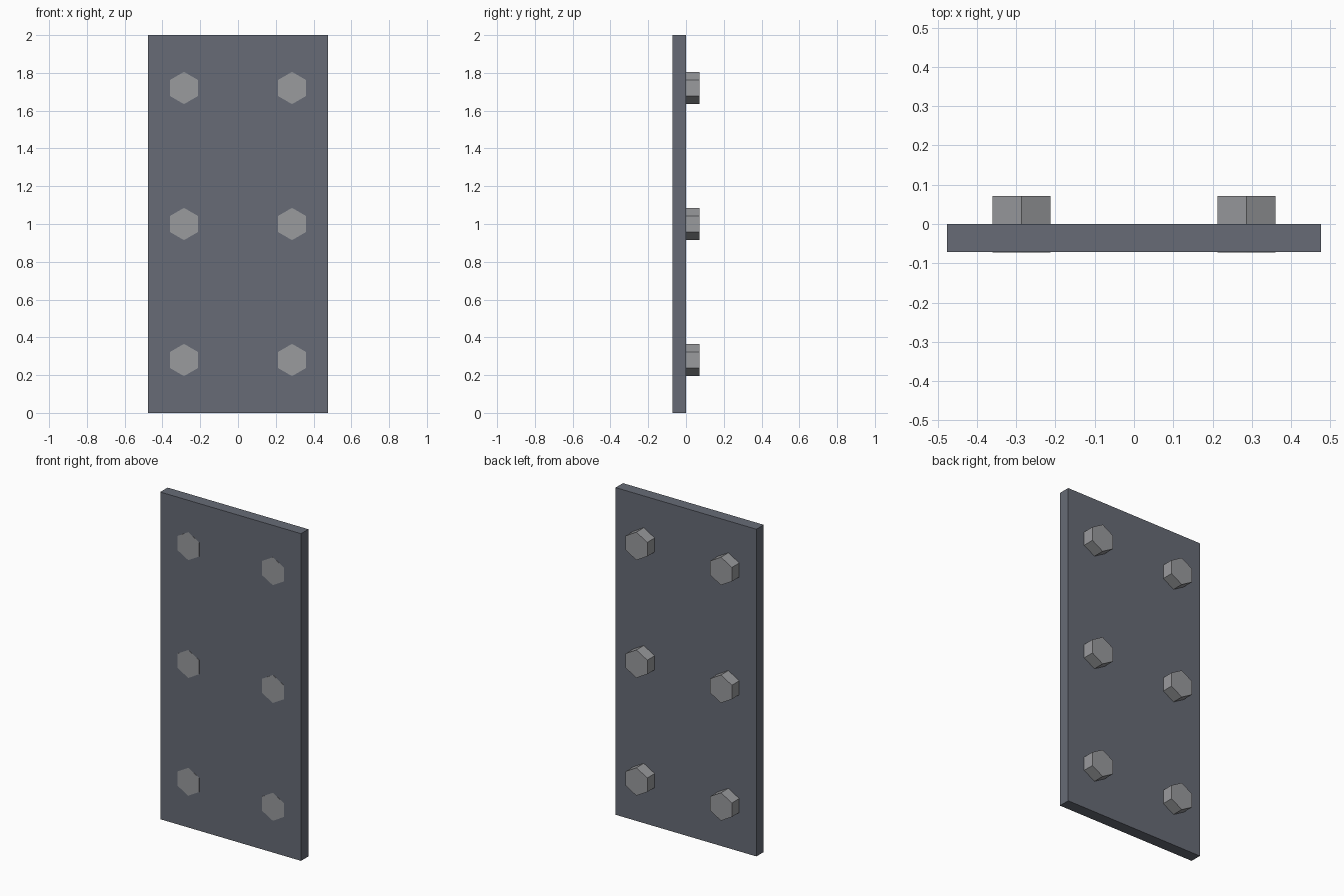
import bpy
import math

cube = bpy.data.objects.get("Cube")
if cube:
    bpy.data.objects.remove(cube, do_unlink=True)


def make_material(name, color):
    mat = bpy.data.materials.new(name)
    mat.use_nodes = True
    mat.diffuse_color = (*color, 1)
    mat.node_tree.nodes["Principled BSDF"].inputs["Base Color"].default_value = (*color, 1)
    return mat


plate_grey = make_material("dark blue grey", (0.135, 0.148, 0.182))
bolt_grey = make_material("light steel grey", (0.32, 0.325, 0.34))

WIDTH, THICKNESS, HEIGHT = 0.952, 0.071, 2.0

# Flat plate, standing in the front half of the depth
bpy.ops.mesh.primitive_cube_add(size=1, location=(0, -THICKNESS / 2, HEIGHT / 2))
plate = bpy.context.object
plate.name = "plate"
plate.scale = (WIDTH, THICKNESS, HEIGHT)
bpy.ops.object.transform_apply(location=False, rotation=False, scale=True)
plate.data.materials.append(plate_grey)

# Hexagonal bolts through the plate: flush at the front, standing out at the back
FLUSH = 0.001
for side, x in (("right", -0.286), ("left", 0.286)):
    for level, z in (("lower", 0.28), ("middle", 1.0), ("upper", 1.72)):
        bpy.ops.mesh.primitive_cylinder_add(
            vertices=6, radius=0.0855, depth=2 * THICKNESS + FLUSH,
            location=(x, -FLUSH / 2, z), rotation=(math.pi / 2, 0, 0))
        bolt = bpy.context.object
        bolt.name = f"{level}_{side}_bolt"
        bolt.data.materials.append(bolt_grey)
